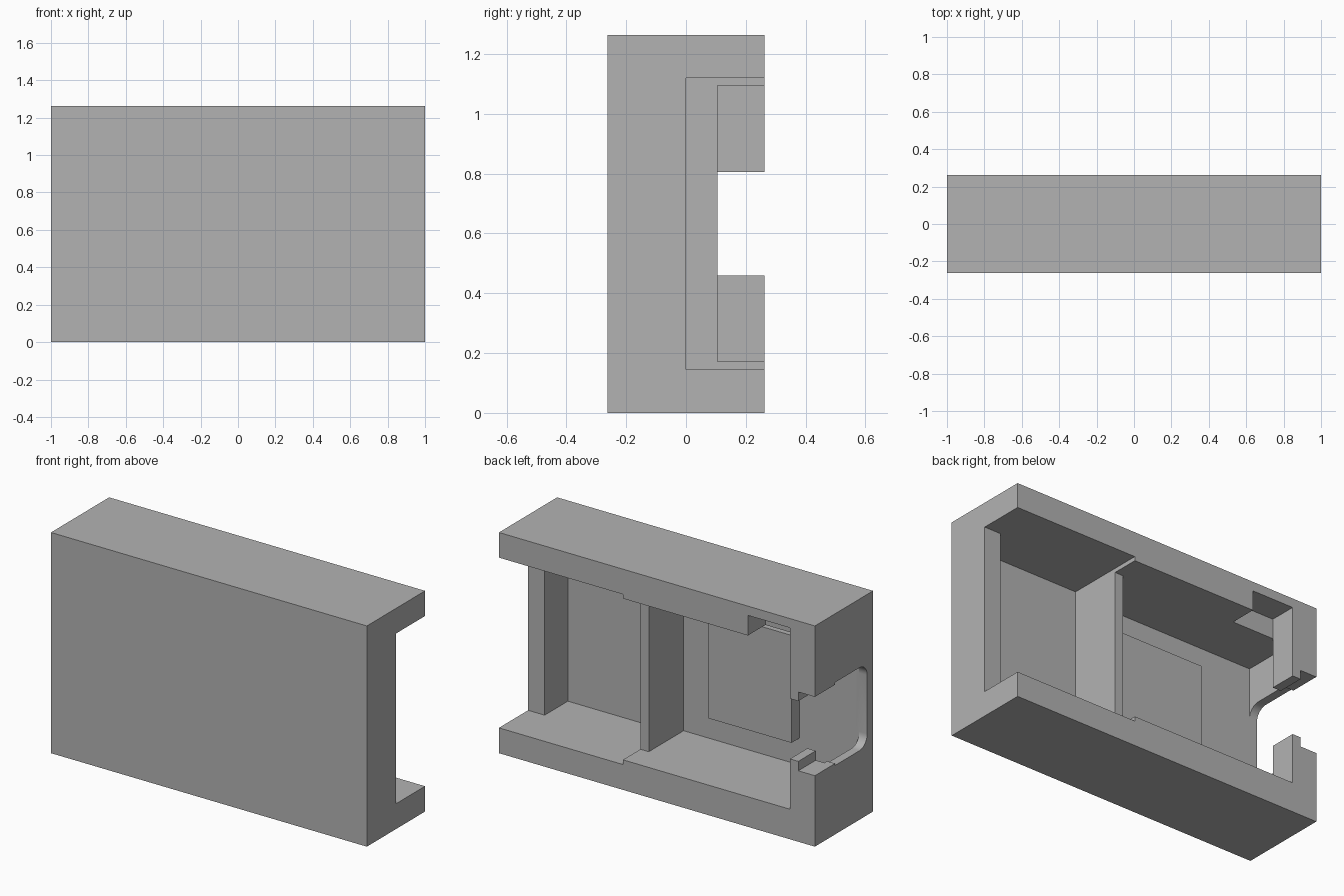
import bpy
import bmesh

cube = bpy.data.objects.get("Cube")
if cube:
    bpy.data.objects.remove(cube, do_unlink=True)

# Single grey material
grey = bpy.data.materials.new("plain grey")
grey.use_nodes = True
colour = (0.45, 0.45, 0.45, 1)
grey.diffuse_color = colour
grey.node_tree.nodes["Principled BSDF"].inputs["Base Color"].default_value = colour

HALF_Y = 0.263
HEIGHT = 1.263
FLOOR = -0.21      # depth of the pockets
LEDGE = 0.105      # depth of the rib top and the end lip
OUT = 0.4          # beyond the open back


def box(name, x, y, z, round_edges=0):
    """Box from ranges; round_edges rounds the two deep edges along x."""
    bm = bmesh.new()
    bmesh.ops.create_cube(bm, size=1)
    for v in bm.verts:
        v.co = [r[0] if c < 0 else r[1] for r, c in zip((x, y, z), v.co)]
    if round_edges:
        deep = [e for e in bm.edges
                if all(abs(v.co.y - y[0]) < 1e-5 for v in e.verts)
                and abs(e.verts[0].co.z - e.verts[1].co.z) < 1e-5]
        bmesh.ops.bevel(bm, geom=deep, offset=round_edges, segments=8,
                        profile=0.5, affect='EDGES')
    mesh = bpy.data.meshes.new(name)
    bm.to_mesh(mesh)
    bm.free()
    mesh.materials.append(grey)
    obj = bpy.data.objects.new(name, mesh)
    bpy.context.collection.objects.link(obj)
    return obj


housing = box("housing", (-1, 1), (-HALF_Y, HALF_Y), (0, HEIGHT))

tall = (0.145, 1.119)
low = (0.172, 1.095)
cutters = [
    # Tall pocket and its open end
    box("tall_pocket", (0.215, 0.895), (FLOOR, OUT), tall),
    box("open_end", (0.8, 1.1), (0, OUT), tall),
    # Low pocket, leaving the rib and the end lip
    box("low_pocket_mouth", (-0.842, 0.25), (LEDGE, OUT), low),
    box("low_pocket", (-0.842, 0.162), (FLOOR, 0.2), low),
    box("low_pocket_undercut", (-0.95, -0.8), (FLOOR, LEDGE), low),
    # Notch in the upper wall
    box("upper_notch", (-0.842, -0.576), (LEDGE, OUT), (1.0, 1.21)),
    # Stepped opening through the end wall
    box("lip_gap", (-0.91, -0.8), (0.09, OUT), (0.46, 0.805)),
    box("outer_gap", (-1.1, -0.895), (0.07, OUT), (0.406, 0.857)),
    box("end_opening", (-1.1, -0.93), (FLOOR, 0.08), (0.395, 0.87), 0.07),
]

for cutter in cutters:
    cutter.hide_render = True
    cutter.hide_viewport = False
    mod = housing.modifiers.new(cutter.name, 'BOOLEAN')
    mod.operation = 'DIFFERENCE'
    mod.solver = 'EXACT'
    mod.object = cutter

# Bake the cuts and drop the cutters
bpy.context.view_layer.update()
graph = bpy.context.evaluated_depsgraph_get()
baked = bpy.data.meshes.new_from_object(housing.evaluated_get(graph))
housing.modifiers.clear()
housing.data = baked
for cutter in cutters:
    bpy.data.objects.remove(cutter, do_unlink=True)

# Raised pad on the pocket floor
box("floor_pad", (-0.57, -0.04), (FLOOR - 0.01, -0.14), (0.325, 0.94))

# Smooth only the rounded corners
bpy.ops.object.select_all(action='DESELECT')
housing.select_set(True)
bpy.context.view_layer.objects.active = housing
bpy.ops.object.shade_smooth_by_angle(angle=0.5)
